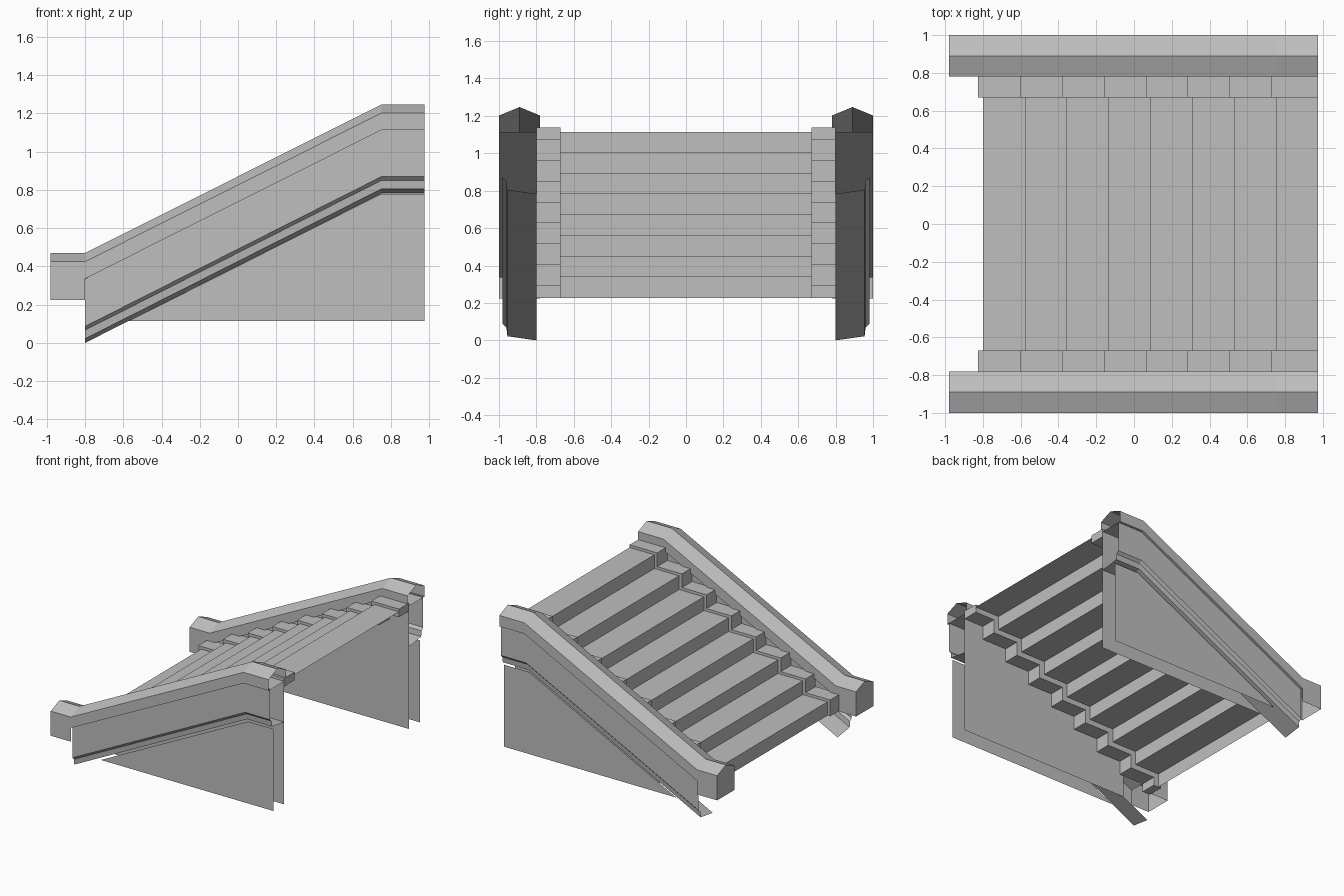
import bpy, bmesh

cube = bpy.data.objects.get("Cube")
if cube:
    bpy.data.objects.remove(cube, do_unlink=True)

stone = bpy.data.materials.new("grey_stone")
stone.use_nodes = True
stone.diffuse_color = (0.52, 0.52, 0.52, 1)
stone.node_tree.nodes["Principled BSDF"].inputs["Base Color"].default_value = (0.52, 0.52, 0.52, 1)

LOW, KNEE, BACK = -0.8, 0.75, 0.975   # foot, top of slope, rear end
RISE = 0.78                           # height gained along the slope
STEPS = 8
GO, UP = (BACK - LOW) / STEPS, 0.111
FLOOR = 0.115                         # bottom of the side walls


def finish(name, bm, mirror=True):
    mesh = bpy.data.meshes.new(name)
    bm.to_mesh(mesh)
    bm.free()
    mesh.materials.append(stone)
    obj = bpy.data.objects.new(name, mesh)
    bpy.context.collection.objects.link(obj)
    if mirror:
        mod = obj.modifiers.new("other_side", 'MIRROR')
        mod.use_axis = (False, True, False)
        mod.use_clip = False
        mod.use_mirror_merge = False
    return obj


def loft(name, stations, section, closed=False, front_cap=False):
    """Sweep a (y, z) section through (x, lift) stations."""
    bm = bmesh.new()
    rings = [[bm.verts.new((x, y, z + lift)) for y, z in section] for x, lift in stations]
    n = len(section)
    for a, b in zip(rings, rings[1:]):
        for j in range(n if closed else n - 1):
            k = (j + 1) % n
            bm.faces.new((a[j], b[j], b[k], a[k]))
    if front_cap:
        bm.faces.new(rings[0])
    return finish(name, bm)


def extrude(name, profile, y0, y1, closed=False, mirror=True):
    """Extrude an (x, z) profile from y0 to y1, as a sheet or a solid."""
    bm = bmesh.new()
    a = [bm.verts.new((x, y0, z)) for x, z in profile]
    b = [bm.verts.new((x, y1, z)) for x, z in profile]
    n = len(profile)
    for i in range(n if closed else n - 1):
        k = (i + 1) % n
        bm.faces.new((a[i], a[k], b[k], b[i]))
    if closed:
        bm.faces.new(a)
        bm.faces.new(b[::-1])
        bmesh.ops.recalc_face_normals(bm, faces=bm.faces)
    return finish(name, bm, mirror)


def panel(name, outline, y):
    bm = bmesh.new()
    bm.faces.new([bm.verts.new((x, y, z)) for x, z in outline])
    return finish(name, bm)


def zigzag(x, z):
    """Stepped line whose first riser tops out at (x, z)."""
    pts = []
    for i in range(STEPS):
        pts.append((x + i * GO, z + (i - 1) * UP))
        pts.append((x + i * GO, z + i * UP))
    pts.append((BACK, z + (STEPS - 1) * UP))
    return pts


# Stair treads and risers
extrude("stair_steps", zigzag(LOW, 0.338), -0.67, 0.67, mirror=False)

# Stepped curbs beside the stairs
top = zigzag(LOW - 0.025, 0.36)
under = zigzag(LOW + 0.045, 0.294)
top[0] = (top[0][0], 0.227)
under[0] = (under[0][0], 0.227)
extrude("stepped_curb", top + under[::-1], -0.8, -0.67, closed=True)

# Peaked handrails: low end post, then sloping beam
slope = [(LOW, 0), (KNEE, RISE - 0.003), (BACK, RISE - 0.003)]
peak = [(-1, 0.425), (-0.89, 0.47), (-0.78, 0.425)]
loft("rail_beam", slope, [(-1, 0.336)] + peak + [(-0.78, 0.336)], closed=True)
loft("rail_end_post", [(-0.98, 0), (LOW, 0)],
     [(-1, 0.225)] + peak + [(-0.78, 0.225)], front_cap=True)

# Outer fascia with two stepped ledges
ledge = [(LOW, 0), (KNEE, RISE + 0.003), (BACK, RISE + 0.003)]
loft("side_fascia", ledge,
     [(-0.8, 0), (-0.955, 0.022), (-0.96, 0.067), (-0.98, 0.087), (-0.98, 0.335)])

# Side walls below the fascia, outer and inner skins
foot = LOW + FLOOR * (KNEE - LOW) / RISE
base = [(foot, FLOOR), (BACK, FLOOR)]
panel("outer_side_wall", base + [(BACK, RISE), (KNEE, RISE)], -0.94)
panel("inner_side_wall", base + [(BACK, 1.113), (KNEE, 1.113), (foot, 0.336 + FLOOR)], -0.8)
